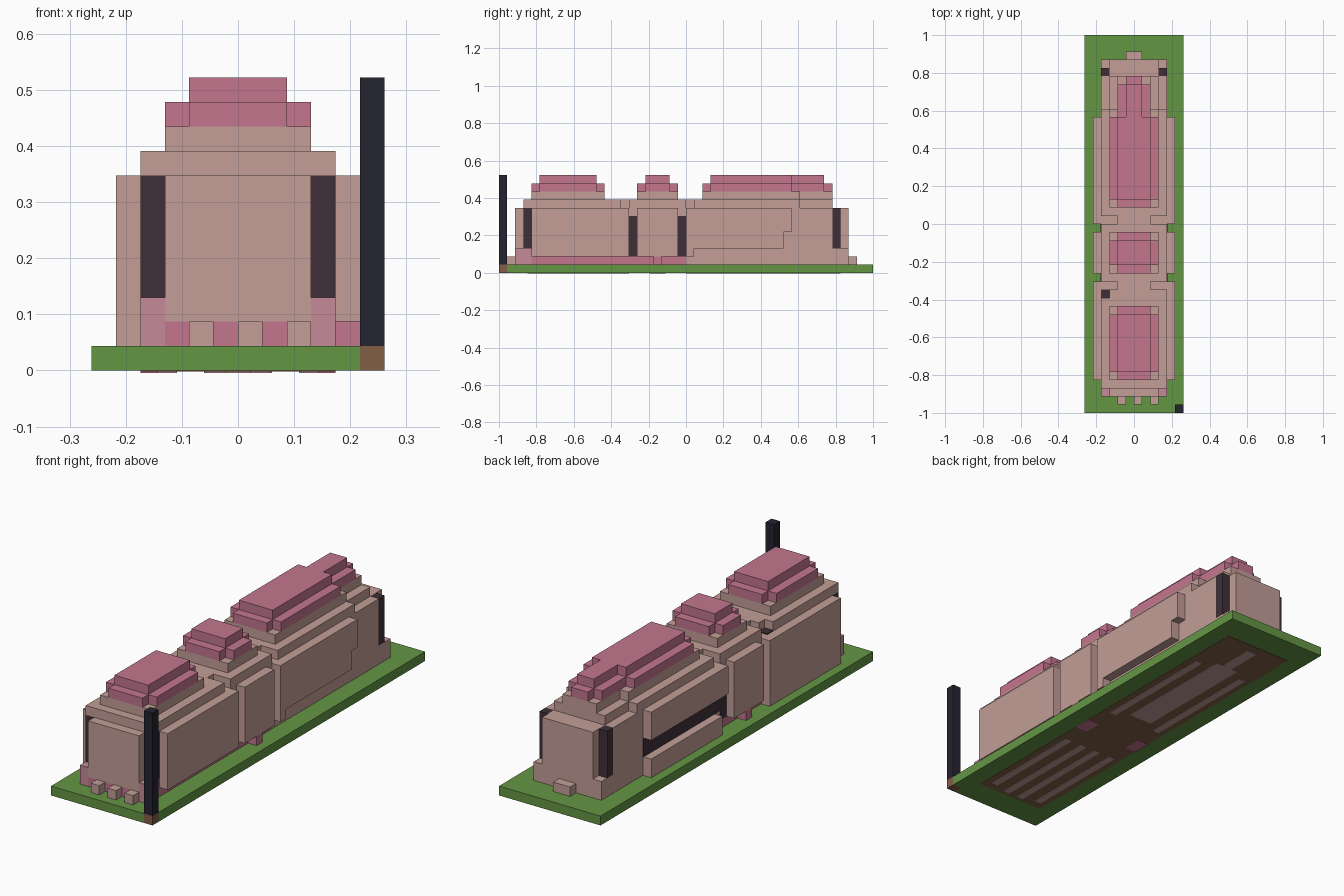
import bpy
import bmesh
from mathutils import Matrix, Vector

# Remove the default cube only
default_cube = bpy.data.objects.get("Cube")
if default_cube:
    bpy.data.objects.remove(default_cube, do_unlink=True)

# Everything sits on a block grid, 12 wide, 46 long and 12 high
WIDTH, LENGTH, HEIGHT = 12, 46, 12
UNIT = 2 / LENGTH
PLATE = 0.1  # plate thickness in blocks


def make_material(name, hex_code):
    def linear(pair):
        c = int(pair, 16) / 255
        return c / 12.92 if c < 0.04 else ((c + 0.055) / 1.055) ** 2.4
    colour = [linear(hex_code[i:i + 2]) for i in (0, 2, 4)] + [1]
    mat = bpy.data.materials.new(name)
    mat.use_nodes = True
    mat.diffuse_color = colour
    mat.node_tree.nodes["Principled BSDF"].inputs["Base Color"].default_value = colour
    return mat


grass = make_material("grass green", "649644")
stone = make_material("dusty tan", "C39E97")
rose = make_material("rose pink", "C4768F")
pale_rose = make_material("pale rose", "C58A99")
shadow = make_material("dark maroon", "3E2F38")
charcoal = make_material("charcoal", "242330")
earth = make_material("earth brown", "825F45")


def part(name, mat, boxes, mirror=False):
    """Join boxes, each given as x range, y range, z range in blocks."""
    boxes = list(boxes)
    if mirror:
        boxes += [((WIDTH - x[1], WIDTH - x[0]), y, z) for x, y, z in boxes]
    bm = bmesh.new()
    for spans in boxes:
        size = Vector([(b - a) * UNIT for a, b in spans])
        middle = Vector([(a + b) / 2 * UNIT for a, b in spans])
        middle -= Vector((WIDTH / 2 * UNIT, LENGTH / 2 * UNIT, 0))
        bmesh.ops.create_cube(
            bm, size=1, matrix=Matrix.Translation(middle) @ Matrix.Diagonal(size.to_4d()))
    mesh = bpy.data.meshes.new(name)
    bm.to_mesh(mesh)
    bm.free()
    mesh.materials.append(mat)
    obj = bpy.data.objects.new(name, mesh)
    bpy.context.collection.objects.link(obj)
    return obj


def centred(half):
    return (WIDTH / 2 - half, WIDTH / 2 + half)


# Ground slab with the post in its front corner
edge = WIDTH - 1
part("ground_slab", grass, [((0, edge), (0, LENGTH), (0, 1)),
                            ((edge, WIDTH), (1, LENGTH), (0, 1))])
part("post_foot", earth, [((edge, WIDTH), (0, 1), (0, 1))])
part("post", charcoal, [((edge, WIDTH), (0, 1), (1, HEIGHT))])

# Painted footprint under the slab
part("footprint", earth, [(centred(4), (3, 43), (-PLATE / 2, 0))])
strips = [(centred(1.4), (24, 38), (-PLATE, 0)), (centred(0.6), (38, 42), (-PLATE, 0))]
part("footprint_centre_strip", stone, strips)
part("footprint_side_strips", stone,
     [((2.7, 3.5), (23, 37), (-PLATE, 0)),
      ((2.7, 3.5), (4, 16), (-PLATE, 0)),
      ((4.7, 5.5), (3.5, 16), (-PLATE, 0))], mirror=True)
part("footprint_rose_patches", rose, [((2, 3.4), (18.5, 20.5), (-PLATE, 0))], mirror=True)

# Main hall: rose plinth in front, tan behind
part("front_plinth", rose, [(centred(3), (2, 4), (1, 2)),
                            (centred(4), (4, 23), (1, 2))])
part("front_corner_blocks", pale_rose, [((2, 3), (2, 4), (1, 3))], mirror=True)
part("hall", stone, [(centred(4), (4, 23), (2, 8)),
                     (centred(4), (23, 41), (1, 8))])
part("front_bay", stone, [(centred(3), (2, 4), (2, 8))])
part("front_steps", stone, [((x, x + 1), (1, 2), (1, 2)) for x in (4, 6, 8)])
part("back_bay", stone, [(centred(3), (41, 43), (1, 8)),
                         (centred(4), (41, 43), (1, 3))])
part("back_step", stone, [(centred(1), (43, 44), (1, 2))])
part("side_steps", rose, [((1, 2), (19, 20), (1, 2))], mirror=True)

# Dark pillars at the corners and dark slots between the wall panels
part("corner_pillars", shadow, [((2, 3), (3, 4), (3, 8)),
                                ((2, 3), (41, 42), (3, 8))], mirror=True)
part("wall_slots", shadow, [((2 - PLATE, 2), (y, y + 1), (2, 7))
                            for y in (16, 22)], mirror=True)

# Projecting side wall panels
part("left_wall_panels", stone, [
    ((10, 11), (4, 16), (2, 8)),
    ((10, 11), (17, 22), (2, 8)),
    ((10, 11), (23, 24), (2, 8)),
    ((10, 11), (24, 35), (3, 8)),
    ((10, 11), (35, 36), (5, 8))])
part("right_wall_panels", stone, [
    ((1, 2), (4, 16), (1, 8)),
    ((1, 2), (17, 22), (2, 8)),
    ((1, 2), (23, 36), (5, 8)),
    ((1, 2), (24, 36), (1, 3))])
part("right_opening", shadow, [((2 - PLATE, 2), (23, 36), (3, 5))])

# Eaves, notched between the three roofs
part("eaves", stone, [
    (centred(4), (3, 14), (8, 9)),
    ((3, 10), (14, 15), (8, 9)),
    (centred(2), (15, 16), (8, 9)),
    (centred(4), (16, 23), (8, 9)),
    (centred(2), (23, 24), (8, 9)),
    (centred(4), (24, 37), (8, 9)),
    (centred(3), (37, 41), (8, 9))])
part("eaves_hole", shadow, [((2, 3), (14, 15), (8, 8 + PLATE))])

# Three stepped roofs with clipped corners
for name, start, end in (("front", 4, 13), ("middle", 17, 22), ("back", 25, 36)):
    tail = name == "back"
    inner_end = end if tail else end - 1
    base = [(centred(3), (start, end), (9, 10))]
    tier = [(centred(3), (start + 1, inner_end), (10, 11)),
            (centred(2), (start, end), (10, 11))]
    cap = [(centred(2), (start + 1, inner_end), (11, 12))]
    if tail:
        base += [(centred(3), (end, end + 1), (9, 10)),
                 (centred(2), (end + 1, end + 5), (9, 10))]
        tier += [(centred(2), (end, end + 4), (10, 11)),
                 (centred(1), (end + 4, end + 5), (10, 11))]
        cap += [(centred(1), (end, end + 4), (11, 12))]
    part(name + "_roof_base", stone, base)
    part(name + "_roof_tier", rose, tier)
    part(name + "_roof_cap", rose, cap)
